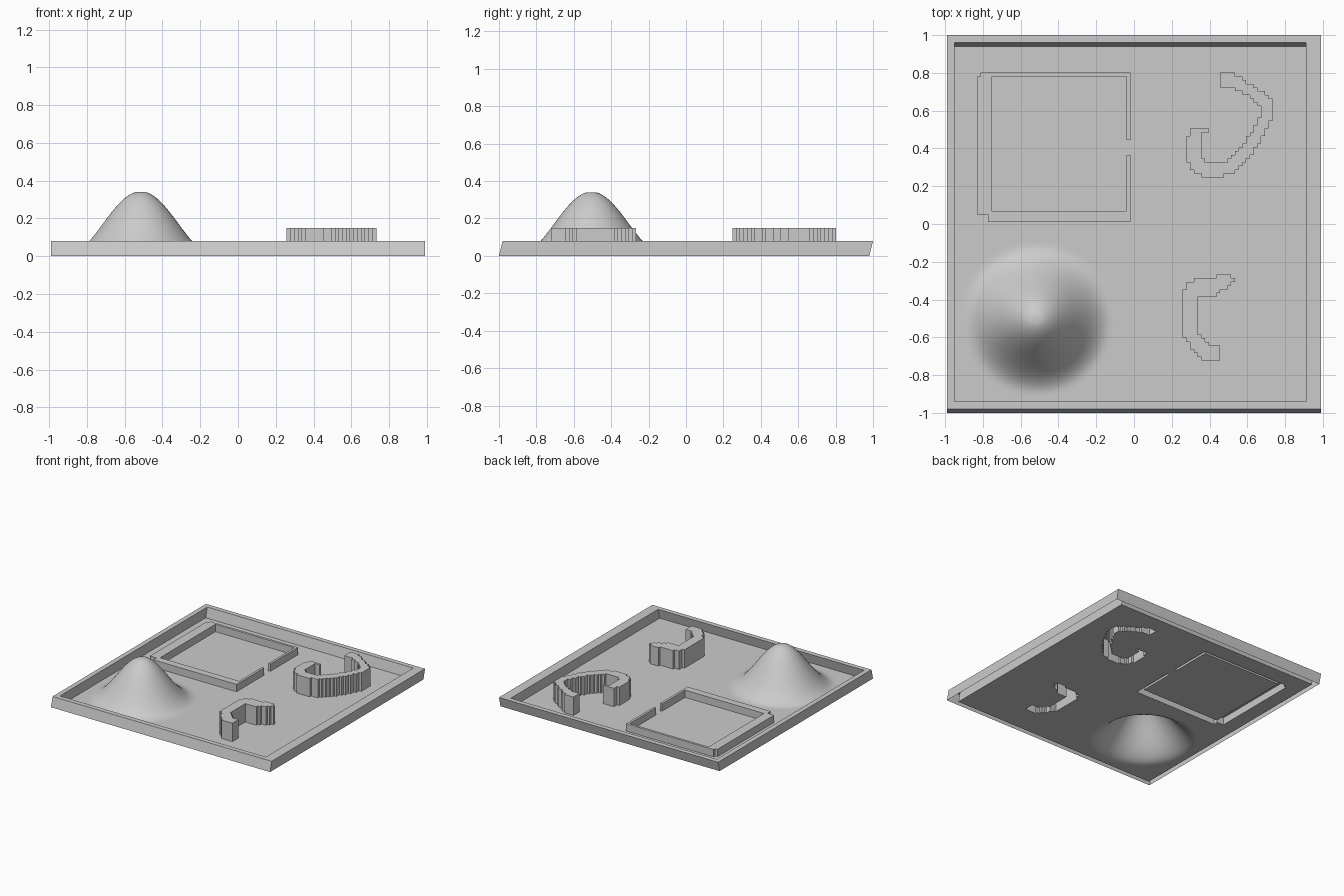
import bpy, math

if "Cube" in bpy.data.objects:
    bpy.data.objects.remove(bpy.data.objects["Cube"])

N, CELL, X0, Y0 = 100, 0.0198, -0.99, -1.0
HILL_C, HILL_R, HILL_H = (-0.515, -0.505), 0.40, 0.344


def pos(i, j):
    return X0 + i * CELL, Y0 + j * CELL


def make_object(name, verts, faces, smooth=False):
    me = bpy.data.meshes.new(name)
    me.from_pydata(verts, [], faces)
    me.polygons.foreach_set("use_smooth", [smooth] * len(faces))
    me.update()
    ob = bpy.data.objects.new(name, me)
    bpy.context.collection.objects.link(ob)
    return ob


def build(name, cells, height=0.0, shear=0.0, relief=None, smooth=False):
    """Sheet over the cells; raised parts get side walls and stay open below."""
    index, verts, faces = {}, [], []

    def v(i, j, top):
        if (i, j, top) not in index:
            index[i, j, top] = len(verts)
            x, y = pos(i, j)
            z = height if top else 0.0
            if relief:
                z = relief(x, y)
            verts.append((x, y + (shear if top else 0.0), z))
        return index[i, j, top]

    for i, j in sorted(cells):
        c = [(i, j), (i + 1, j), (i + 1, j + 1), (i, j + 1)]
        faces.append([v(*p, True) for p in c])
        if height:
            for k, (di, dj) in enumerate([(0, -1), (1, 0), (0, 1), (-1, 0)]):
                if (i + di, j + dj) not in cells:
                    a, b = c[k], c[(k + 1) % 4]
                    faces.append([v(*a, False), v(*b, False), v(*b, True), v(*a, True)])
    return make_object(name, verts, faces, smooth)


def inside(x, y, poly):
    hit = False
    for (ax, ay), (bx, by) in zip(poly, poly[1:] + poly[:1]):
        if (ay > y) != (by > y) and x < ax + (y - ay) * (bx - ax) / (by - ay):
            hit = not hit
    return hit


def hill(x, y):
    r = math.hypot(x - HILL_C[0], y - HILL_C[1])
    if r >= HILL_R:
        return 0.0
    return min(0.34, HILL_H / 2 * (1 + math.cos(math.pi * r / HILL_R)))


# Outlines of the two curved walls
hook = [(.456, .808), (.514, .808), (.615, .745), (.694, .686), (.731, .66), (.731, .554),
        (.678, .453), (.604, .342), (.54, .278), (.466, .252), (.355, .252), (.297, .3),
        (.276, .352), (.276, .458), (.318, .511), (.392, .511), (.392, .49), (.355, .47),
        (.355, .368), (.38, .33), (.493, .33), (.562, .4), (.636, .511), (.673, .586),
        (.673, .607), (.615, .676), (.551, .708), (.456, .734)]
crescent = [(.45, -.262), (.51, -.262), (.53, -.284), (.53, -.3), (.504, -.33), (.47, -.35),
            (.435, -.38), (.334, -.38), (.334, -.554), (.376, -.623), (.413, -.644),
            (.45, -.644), (.45, -.718), (.376, -.718), (.313, -.686), (.286, -.623),
            (.26, -.59), (.26, -.368), (.29, -.31), (.318, -.289), (.413, -.289)]

grid = {(i, j) for i in range(N) for j in range(N)}


def select(test):
    return {c for c in grid if test(*c)}


def poly_cells(poly):
    return select(lambda i, j: inside(*pos(i + .5, j + .5), poly))


# Border rim, leaning slightly toward the back
rim = select(lambda i, j: i < 2 or i >= 96 or j < 2 or j >= 98)
build("border_rim", rim, 0.08, shear=0.02)

# Low square enclosure with a gap and clipped left corners
enclosure = select(lambda i, j: 8 <= i < 49 and 51 <= j < 91
                   and not (12 <= i < 48 and 54 <= j < 90)
                   and not (i == 48 and 69 <= j < 73)
                   and not (i == 8 and j == 90)
                   and not (i < 11 and j < 53))
build("square_enclosure", enclosure, 0.06)

# Tall curved walls
hook_cells, crescent_cells = poly_cells(hook), poly_cells(crescent)
build("hook_wall", hook_cells, 0.15)
build("crescent_wall", crescent_cells, 0.15)

# Smooth hill
hill_cells = select(lambda i, j: math.dist(pos(i + .5, j + .5), HILL_C) < HILL_R + 0.02)
build("hill", hill_cells, relief=hill, smooth=True)

# Floor everywhere else
build("floor", grid - rim - enclosure - hook_cells - crescent_cells - hill_cells)
